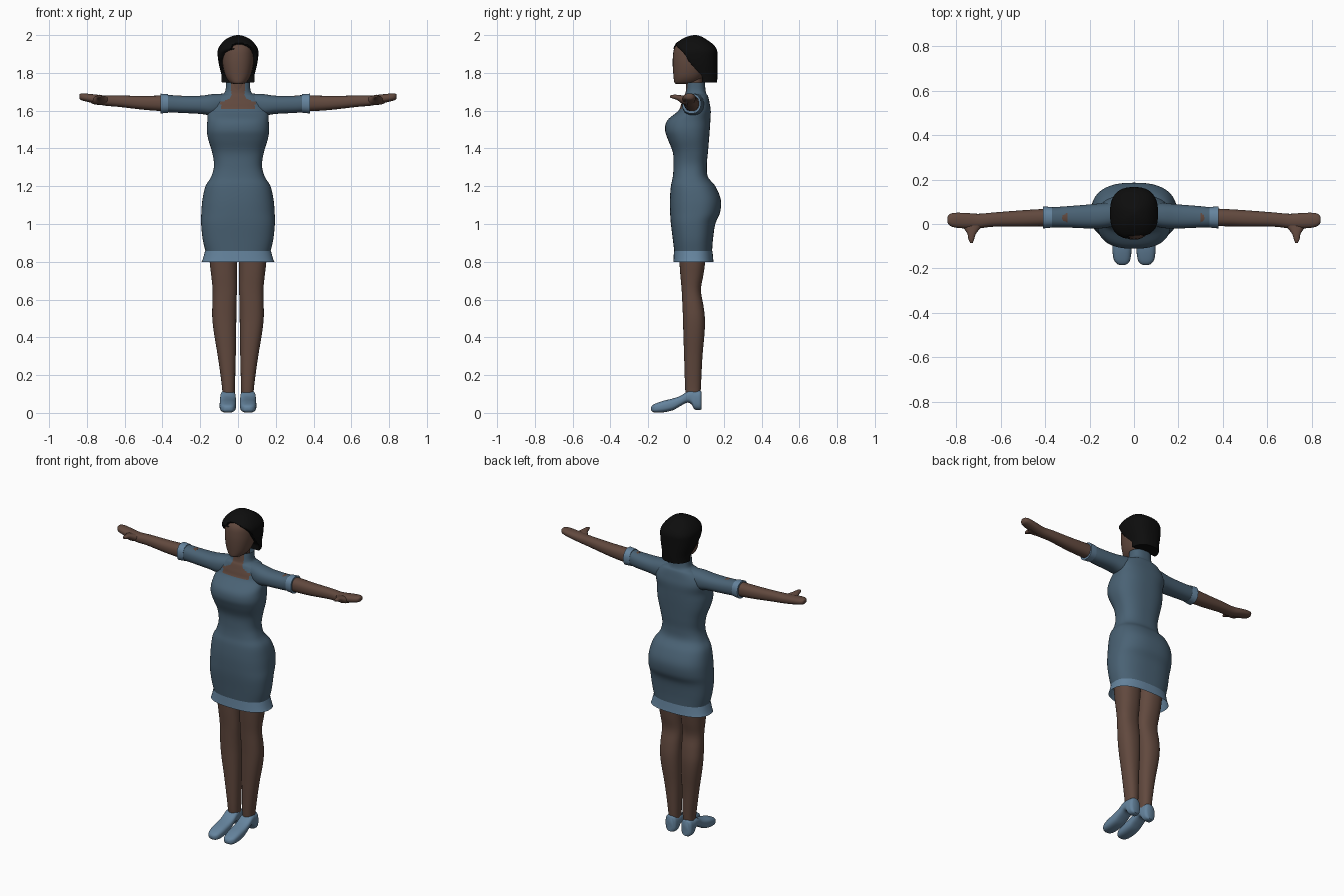
import bpy, bmesh, math


def material(name, rgb):
    m = bpy.data.materials.new(name)
    m.diffuse_color = (*rgb, 1)
    return m


DRESS = material("dress_blue", (0.068, 0.122, 0.175))
TRIM = material("trim_blue", (0.13, 0.23, 0.34))
SKIN = material("skin", (0.12, 0.066, 0.048))
HAIR = material("hair_black", (0.004, 0.004, 0.004))


def smooth_rows(rows, steps):
    """Catmull-Rom interpolation of the section table."""
    out = []
    for i in range(len(rows) - 1):
        p0, p1, p2 = rows[max(i - 1, 0)], rows[i], rows[i + 1]
        p3 = rows[min(i + 2, len(rows) - 1)]
        for k in range(steps):
            t = k / steps
            out.append([b + 0.5 * t * (c - a + t * (2*a - 5*b + 4*c - d + t * (3*(b - c) + d - a)))
                        for a, b, c, d in zip(p0, p1, p2, p3)])
    return out + [list(rows[-1])]


def loft(name, rows, axis, mats, n=32, power=2.3, caps=(True, True), steps=4,
         side=1, pick=None, warp=None):
    """Rows: position along axis, then min/max of the two cross-section directions."""
    bm = bmesh.new()
    rings = []
    for t, a0, a1, b0, b1 in smooth_rows(rows, steps):
        ring = []
        for i in range(n):
            ang = 2 * math.pi * i / n
            c, s = math.cos(ang), math.sin(ang)
            a = (a0 + a1) / 2 + (a1 - a0) / 2 * math.copysign(abs(c) ** (2 / power), c)
            b = (b0 + b1) / 2 + (b1 - b0) / 2 * math.copysign(abs(s) ** (2 / power), s)
            co = {'x': (t, a, b), 'y': (a, t, b), 'z': (a, b, t)}[axis]
            if warp:
                co = warp(*co)
            ring.append(bm.verts.new((co[0] * side, co[1], co[2])))
        rings.append(ring)
    for r, q in zip(rings, rings[1:]):
        for i in range(n):
            j = (i + 1) % n
            f = bm.faces.new((r[i], r[j], q[j], q[i]))
            if pick:
                f.material_index = pick(f.calc_center_median())
    if caps[0]:
        bm.faces.new(rings[0])
    if caps[1]:
        bm.faces.new(rings[-1])
    bmesh.ops.recalc_face_normals(bm, faces=bm.faces)
    me = bpy.data.meshes.new(name)
    bm.to_mesh(me)
    bm.free()
    for m in mats:
        me.materials.append(m)
    me.polygons.foreach_set("use_smooth", [True] * len(me.polygons))
    me.set_sharp_from_angle(angle=math.radians(50))
    ob = bpy.data.objects.new(name, me)
    bpy.context.collection.objects.link(ob)
    return ob


# Dress body, with the open neckline coloured as skin
def neckline(p):
    if p.y > 0.035:
        return 0
    if 1.612 < p.z < 1.645:
        half = 0.092
    elif p.z >= 1.645:
        half = 0.036 + 0.05 * max(0, (1.67 - p.z) / 0.025)
    else:
        return 0
    return 1 if abs(p.x) < half else 0


def sym(z, w, y0, y1):
    return (z, -w, w, y0, y1)


loft("dress", [sym(*r) for r in (
    (0.855, .172, -.062, .138), (0.92, .187, -.070, .143), (1.00, .195, -.080, .155),
    (1.06, .194, -.084, .180), (1.13, .188, -.085, .184), (1.20, .172, -.080, .155),
    (1.25, .142, -.070, .116), (1.31, .127, -.066, .110), (1.38, .137, -.070, .116),
    (1.45, .158, -.097, .122), (1.50, .165, -.111, .126), (1.55, .162, -.098, .129),
    (1.60, .160, -.040, .131), (1.64, .148, -.024, .125), (1.675, .115, -.012, .117),
    (1.69, .078, -.004, .108), (1.71, .066, .000, .103), (1.75, .064, .005, .100))],
    'z', [DRESS, SKIN], n=72, power=2.5, caps=(False, False), steps=5, pick=neckline)

# Flared hem band
loft("hem_band", [sym(.80, .192, -.067, .146), sym(.815, .186, -.066, .144),
                  sym(.858, .174, -.064, .140)], 'z', [TRIM], n=72, power=2.5,
     caps=(False, False), steps=2)

# Neck and head
loft("neck", [sym(1.60, .05, .0, .09), sym(1.68, .042, .0, .085),
              sym(1.80, .042, .0, .085)], 'z', [SKIN])
loft("head", [sym(*r) for r in (
    (1.742, .026, -.054, .03), (1.75, .044, -.062, .06), (1.78, .065, -.066, .09),
    (1.83, .079, -.070, .12), (1.88, .084, -.070, .135), (1.93, .080, -.062, .13),
    (1.96, .06, -.035, .10), (1.975, .03, .0, .08))], 'z', [SKIN], power=2.2)


# Bobbed hair, cut back from the face below a swept fringe
def cut_face(x, y, z):
    fringe = ((1.745, .085), (1.785, .085), (1.82, .05), (1.86, .015),
              (1.895, -.004), (1.925, -.03), (1.95, -.07), (2.1, -.1))
    h = z + (0.02 if x < -0.02 else -0.02 * max(0, 1 - abs(x - 0.01) / 0.06))
    h = max(1.745, h if z > 1.87 else z)
    for (z0, y0), (z1, y1) in zip(fringe, fringe[1:]):
        if z0 <= h <= z1:
            return (x, max(y, y0 + (y1 - y0) * (h - z0) / (z1 - z0)), z)
    return (x, y, z)


loft("hair", [sym(*r) for r in (
    (1.75, .086, -.03, .165), (1.79, .088, -.04, .166), (1.84, .100, -.055, .166),
    (1.885, .107, -.066, .166), (1.92, .107, -.070, .164), (1.95, .092, -.060, .145),
    (1.977, .066, -.025, .108), (1.993, .036, .01, .08), (2.0, .008, .04, .055))],
    'z', [HAIR], n=48, power=2.5, warp=cut_face)

for label, s, end in (("left", 1, .38), ("right", -1, .41)):
    # Sleeve and cuff
    loft(label + "_sleeve", [
        (.06, .0, .10, 1.60, 1.69), (.13, -.018, .095, 1.575, 1.688),
        (.20, -.020, .088, 1.583, 1.679), (.30, -.016, .080, 1.588, 1.679),
        (end - .035, -.015, .075, 1.592, 1.684)], 'x', [DRESS], side=s)
    loft(label + "_cuff", [
        (end - .04, -.016, .076, 1.589, 1.687), (end - .02, -.018, .078, 1.587, 1.688),
        (end, -.020, .079, 1.585, 1.690)], 'x', [TRIM], side=s, steps=1)
    # Forearm with mitten hand, and thumb
    loft(label + "_arm_and_hand", [
        (.30, -.01, .072, 1.597, 1.68), (.40, -.010, .068, 1.598, 1.680),
        (.50, -.012, .062, 1.605, 1.678), (.63, -.012, .052, 1.620, 1.680),
        (.70, -.020, .046, 1.626, 1.680), (.76, -.020, .050, 1.638, 1.686),
        (.81, -.015, .050, 1.650, 1.691), (.833, -.004, .042, 1.657, 1.690),
        (.84, .010, .030, 1.668, 1.684)], 'x', [SKIN], side=s)
    loft(label + "_thumb", [
        (.01, .66, .785, 1.63, 1.675), (-.018, .69, .767, 1.635, 1.680),
        (-.045, .712, .750, 1.655, 1.684), (-.07, .720, .745, 1.664, 1.684),
        (-.085, .726, .737, 1.670, 1.680)], 'y', [SKIN], n=20, side=s)
    # Leg
    loft(label + "_leg", [
        (.08, .018, .083, .0, .075), (.14, .016, .085, -.005, .079),
        (.30, .012, .107, -.010, .087), (.42, .010, .127, -.014, .098),
        (.50, .009, .136, -.016, .100), (.57, .008, .136, -.019, .092),
        (.65, .006, .134, -.023, .079), (.73, .005, .142, -.030, .092),
        (.80, .004, .150, -.035, .102), (.95, .003, .160, -.045, .12)],
        'z', [SKIN], side=s)
    # Heeled shoe
    loft(label + "_shoe", [
        (.083, .03, .078, .02, .112), (.074, .019, .089, .016, .119),
        (.055, .015, .092, .016, .120), (.042, .014, .093, .022, .120),
        (.028, .013, .093, .046, .120), (.005, .012, .094, .054, .112),
        (-.03, .011, .095, .036, .090), (-.07, .010, .097, .014, .076),
        (-.12, .011, .097, .003, .064), (-.16, .017, .091, .002, .050),
        (-.178, .028, .078, .006, .040), (-.185, .042, .064, .015, .03)],
        'y', [TRIM], power=2.8, side=s)
